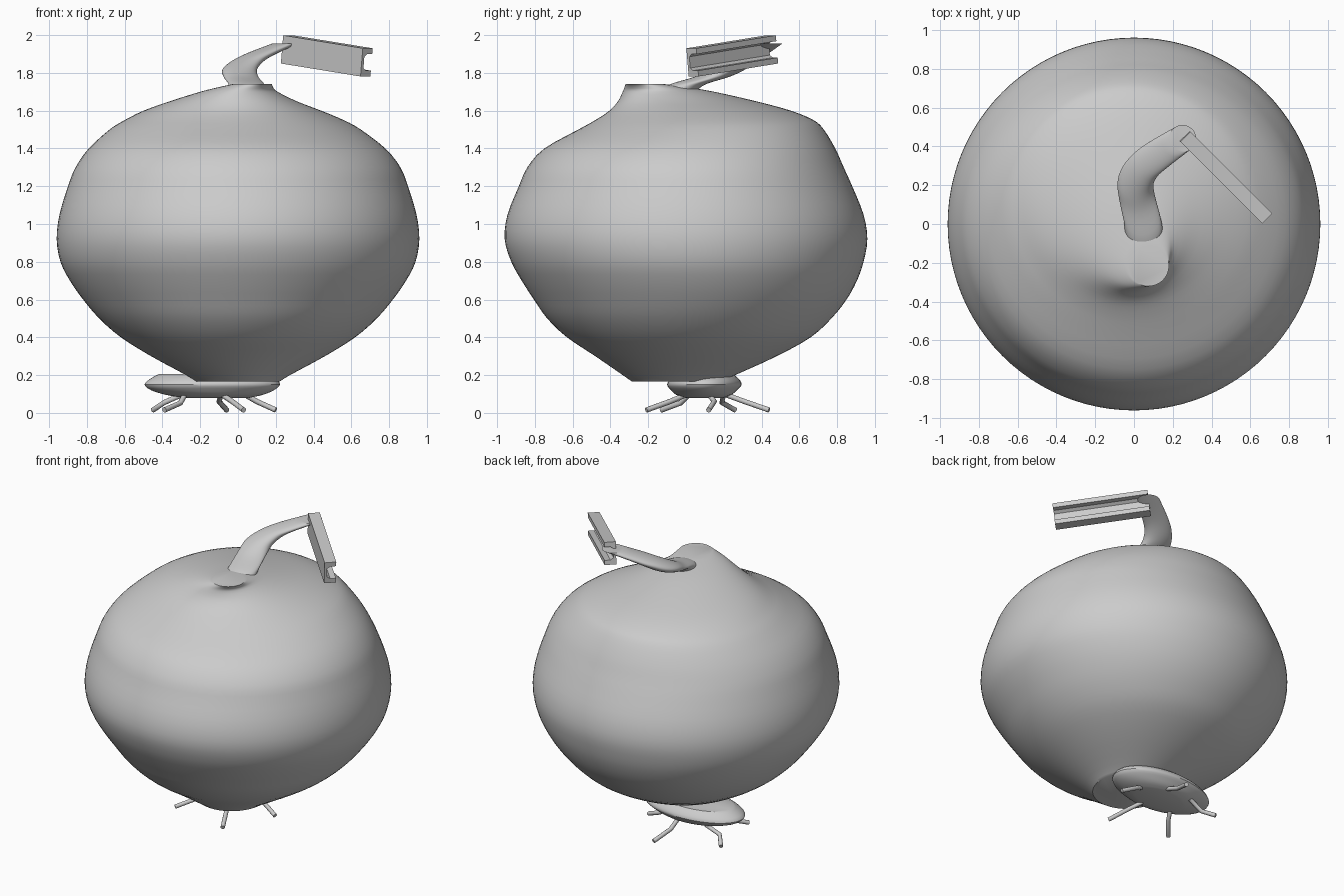
import bpy, bmesh, math
from mathutils import Vector, Matrix

if "Cube" in bpy.data.objects:
    bpy.data.objects.remove(bpy.data.objects["Cube"])

grey = bpy.data.materials.new("plain grey")
grey.diffuse_color = (0.6, 0.6, 0.6, 1)
grey.use_nodes = True
grey.node_tree.nodes["Principled BSDF"].inputs["Base Color"].default_value = grey.diffuse_color


def finish(name, bm, smooth=True):
    bmesh.ops.recalc_face_normals(bm, faces=bm.faces)
    mesh = bpy.data.meshes.new(name)
    bm.to_mesh(mesh)
    bm.free()
    ob = bpy.data.objects.new(name, mesh)
    bpy.context.collection.objects.link(ob)
    mesh.materials.append(grey)
    if smooth:
        bpy.ops.object.select_all(action='DESELECT')
        ob.select_set(True)
        bpy.context.view_layer.objects.active = ob
        bpy.ops.object.shade_smooth_by_angle(angle=math.radians(35))
    return ob


def spline(rows, steps):
    """Catmull-Rom through rows of numbers."""
    pts = [Vector(r) for r in rows]
    pts = [pts[0] * 2 - pts[1]] + pts + [pts[-1] * 2 - pts[-2]]
    out = []
    for a, b, c, d in zip(pts, pts[1:], pts[2:], pts[3:]):
        for i in range(steps):
            t = i / steps
            out.append(0.5 * (2 * b + (c - a) * t + (2 * a - 5 * b + 4 * c - d) * t * t
                              + (3 * b - a - 3 * c + d) * t ** 3))
    return out + [pts[-2]]


def loft(name, rows, sides, steps):
    """Level oval rings given as (z, x min, x max, y min, y max)."""
    bm = bmesh.new()
    rings = []
    for z, x0, x1, y0, y1 in spline(rows, steps):
        ring = []
        for i in range(sides):
            a = math.tau * i / sides
            ring.append(bm.verts.new(((x0 + x1) / 2 + (x1 - x0) / 2 * math.cos(a),
                                      (y0 + y1) / 2 + (y1 - y0) / 2 * math.sin(a), z)))
        rings.append(ring)
    for r, s in zip(rings, rings[1:]):
        for i in range(sides):
            j = (i + 1) % sides
            bm.faces.new((r[i], r[j], s[j], s[i]))
    bm.faces.new(rings[0])
    bm.faces.new(rings[-1])
    return finish(name, bm)


# Large round body with off-centre flat crown
upper = [(1.74, -.03, .18, -.32, -.11), (1.725, -.1, .185, -.325, 0),
         (1.70, -.2, .21, -.335, .15), (1.65, -.36, .31, -.36, .37),
         (1.60, -.5, .44, -.405, .555), (1.55, -.6, .56, -.48, .675),
         (1.5, -.68, .65, -.57, .73), (1.4, -.79, .78, -.75, .79),
         (1.3, -.86, .86, -.84, .835), (1.2, -.9, .9, -.885, .88)]
lower = [(1.05, .945, -.945, .94), (.92, .96, -.96, .96), (.8, .94, -.925, .94),
         (.7, .89, -.87, .905), (.6, .82, -.805, .85), (.5, .735, -.735, .77),
         (.4, .62, -.63, .66), (.3, .46, -.48, .48), (.2, .275, -.335, .26),
         (.165, .22, -.285, .18)]
loft("body", upper + [(z, -r, r, y0, y1) for z, r, y0, y1 in lower], 96, 3)

# Curved stem made of level circles
stem = [(1.70, .05, -.05, .1), (1.74, .045, .01, .095), (1.78, .015, .14, .092),
        (1.82, .01, .225, .092), (1.865, .055, .30, .085), (1.905, .13, .36, .08),
        (1.955, .25, .44, .07)]
loft("stem", [(z, x - r, x + r, y - r, y + r) for z, x, y, r in stem], 48, 4)

# Oval dish under the body
loft("base_dish", [(.205, -.42, .14, -.04, .25), (.18, -.465, .2, -.08, .28),
                   (.15, -.495, .222, -.1, .295), (.12, -.46, .19, -.08, .27),
                   (.095, -.38, .13, -.05, .24), (.08, -.29, .06, 0, .2)], 64, 3)

# Grooved bar at the tip of the stem
profile = [(-.037, -.075), (.037, -.075), (.037, -.044), (0, -.044), (-.02, -.03),
           (-.02, .03), (0, .044), (.037, .044), (.037, .075), (-.037, .075)]
along = Vector((.43, -.43, -.07)).normalized()
across = Vector((1, 1, 0)).normalized()
up = along.cross(across)
frame = Matrix((along, across, up)).transposed()
centre = Vector((.47, .245, 1.89))
bm = bmesh.new()
ends = [[bm.verts.new(centre + frame @ Vector((x, y, z))) for y, z in profile]
        for x in (-.3, .3)]
for i in range(len(profile)):
    j = (i + 1) % len(profile)
    bm.faces.new((ends[0][i], ends[0][j], ends[1][j], ends[1][i]))
bm.faces.new(ends[0])
bm.faces.new(ends[1])
finish("grooved_bar", bm, smooth=False)

# Five thin bent legs: top, knee, foot
legs = [((-.09, .01, .1), (-.03, -.085, .06), (.03, -.21, .015)),
        ((-.28, .02, .1), (-.305, -.03, .052), (-.39, -.13, .015)),
        ((-.29, .2, .1), (-.39, .19, .055), (-.45, .26, .015)),
        ((.03, .12, .1), (.1, .15, .06), (.2, .12, .015)),
        ((-.09, .2, .1), (-.1, .31, .06), (-.06, .44, .015))]
for n, pts in enumerate(legs, 1):
    cu = bpy.data.curves.new(f"leg_{n}", 'CURVE')
    cu.dimensions = '3D'
    cu.bevel_depth = .014
    cu.bevel_resolution = 3
    cu.use_fill_caps = True
    sp = cu.splines.new('POLY')
    sp.points.add(len(pts) - 1)
    for p, co in zip(sp.points, pts):
        p.co = (*co, 1)
    cu.materials.append(grey)
    bpy.context.collection.objects.link(bpy.data.objects.new(f"leg_{n}", cu))
